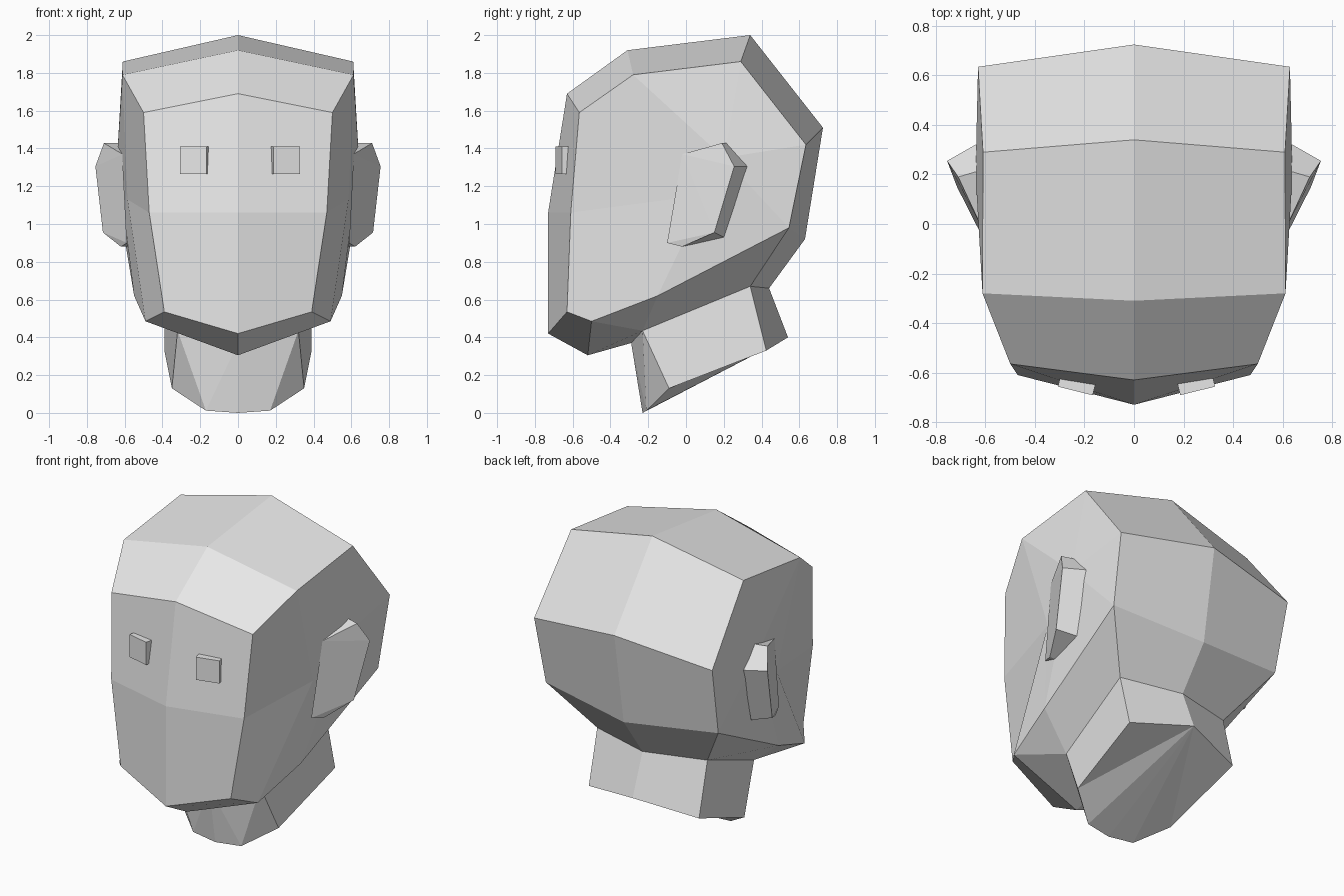
import bpy, bmesh, math
from mathutils import Matrix

if "Cube" in bpy.data.objects:
    bpy.data.objects.remove(bpy.data.objects["Cube"])

grey = bpy.data.materials.new("light_grey")
grey.diffuse_color = (0.8, 0.8, 0.8, 1)
grey.use_nodes = True
grey.node_tree.nodes["Principled BSDF"].inputs["Base Color"].default_value = grey.diffuse_color


def finish(name, bm):
    """Turn a bmesh into a flat-shaded grey object."""
    bmesh.ops.recalc_face_normals(bm, faces=bm.faces)
    mesh = bpy.data.meshes.new(name)
    bm.to_mesh(mesh)
    bm.free()
    mesh.materials.append(grey)
    obj = bpy.data.objects.new(name, mesh)
    bpy.context.collection.objects.link(obj)
    return obj


def add_faces(bm, points, faces, sign):
    """Add named points and their faces, on one side of the body."""
    verts = {k: bm.verts.new((sign * x, y, z)) for k, (x, y, z) in points.items()}
    for f in faces:
        bm.faces.new([verts[k] for k in f.split()])


def symmetric(name, points, faces):
    """Build both halves and weld them on the centre line."""
    bm = bmesh.new()
    for sign in (1, -1):
        add_faces(bm, points, faces, sign)
    bmesh.ops.remove_doubles(bm, verts=bm.verts, dist=0.0005)
    return finish(name, bm)


# Ring where head and neck meet: front centre, front corner, back corner, back centre
ring = {"n0": (0, -0.29, 0.37), "n1": (0.32, -0.23, 0.435),
        "n2": (0.39, 0.34, 0.67), "n3": (0, 0.44, 0.66)}

# Head: centre profile (c), side rim (r), jaw (j), cheek and temple points
centre = [(-0.73, 0.42), (-0.73, 1.06), (-0.63, 1.69), (-0.31, 1.92),
          (0.34, 2.0), (0.725, 1.51), (0.63, 0.92)]
rim = [(0.39, -0.63, 0.535), (0.47, -0.61, 1.06), (0.50, -0.565, 1.59),
       (0.612, -0.28, 1.79), (0.61, 0.29, 1.86), (0.63, 0.635, 1.42),
       (0.61, 0.545, 0.98)]
head = dict(ring)
head.update({f"c{i}": (0, y, z) for i, (y, z) in enumerate(centre)})
head.update({f"r{i}": p for i, p in enumerate(rim)})
head.update(chin=(0, -0.52, 0.305), j0=(0.49, -0.50, 0.485), j1=(0.55, -0.15, 0.62),
            cheek=(0.585, -0.08, 1.13), temple=(0.64, 0.2, 1.35))
faces = [f"c{i} r{i} r{i+1} c{i+1}" for i in range(6)]          # wrap-around strip
faces += ["c0 chin j0 r0", "chin n0 n1 j0", "j0 n1 j1",         # chin and jaw
          "j1 n1 n2 r6", "r6 n2 n3 c6", "n0 n3 n2 n1",
          "r0 j0 cheek r1", "r1 cheek r3 r2", "j0 j1 cheek",    # cheek
          "cheek j1 temple", "cheek temple r3", "j1 r6 temple", # side of skull
          "r6 r5 temple", "r5 r4 temple", "r4 r3 temple"]
symmetric("head", head, faces)

# Neck: slanted, with a pointed front at the bottom
neck = dict(ring)
neck.update(b0=(0, -0.23, 0.005), b1=(0.17, -0.21, 0.012), b2=(0.35, -0.09, 0.13),
            b3=(0.39, 0.425, 0.33), b4=(0, 0.54, 0.40))
neck["b0"] = (0, -0.23, 0.0)
symmetric("neck", neck, ["n0 b0 b1", "n0 b1 n1", "n1 b1 b2", "n1 b2 b3 n2",
                         "n2 b3 b4 n3", "b0 b4 b1", "b1 b4 b2", "b2 b4 b3",
                         "n0 n1 n2 n3"])

# Ears: flush at the front, standing out at the back
ear = {"f0": (0.612, -0.02, 1.37), "o0": (0.71, 0.19, 1.428), "o1": (0.755, 0.255, 1.305),
       "o2": (0.715, 0.15, 0.955), "o3": (0.62, -0.02, 0.88), "f1": (0.588, -0.10, 0.90),
       "i0": (0.625, 0.215, 1.43), "i1": (0.632, 0.325, 1.305),
       "i2": (0.60, 0.20, 0.93), "i3": (0.58, -0.02, 0.88)}
ear_faces = ["f0 o0 o1", "f0 o1 o2", "f0 o2 f1", "f1 o2 o3", "f0 i0 o0", "o0 i0 i1 o1",
             "o1 i1 i2 o2", "o2 i2 i3 o3", "f1 o3 i3", "f0 f1 i3 i2 i1 i0"]
for side, sign in (("right", 1), ("left", -1)):
    bm = bmesh.new()
    add_faces(bm, ear, ear_faces, sign)
    finish(side + "_ear", bm)

# Eyes: small blocks turned to follow the face
for side, x, sign in (("right", 0.25, 1), ("left", -0.23, -1)):
    bm = bmesh.new()
    bmesh.ops.create_cube(bm, size=1, matrix=Matrix.Translation((x, -0.645, 1.337))
                          @ Matrix.Rotation(sign * math.radians(14), 4, "Z")
                          @ Matrix.Diagonal((0.145, 0.06, 0.145, 1)))
    finish(side + "_eye", bm)
